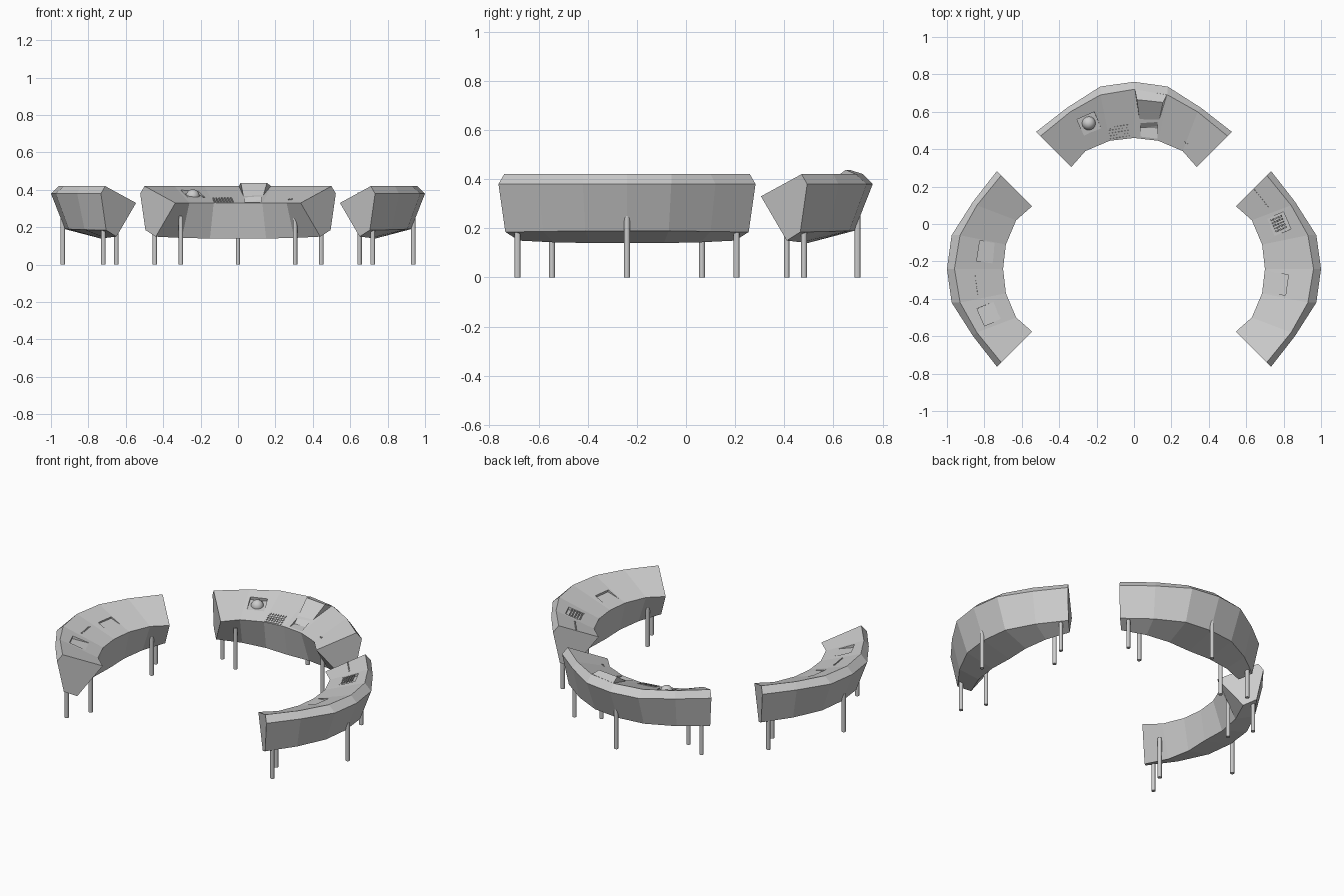
import bpy, bmesh, math
from mathutils import Matrix, Vector
from mathutils.bvhtree import BVHTree

if "Cube" in bpy.data.objects:
    bpy.data.objects.remove(bpy.data.objects["Cube"])

# half plan outlines of each profile edge: (x, y, z) from console middle to its end
ROWS = [
    [(0, .49, .33), (.13, .475, .33), (.26, .42, .33), (.335, .335, .33)],     # inner lip
    [(0, .75, .42), (.18, .72, .42), (.34, .63, .42), (.50, .50, .42)],        # crest
    [(0, .79, .38), (.18, .765, .38), (.36, .65, .38), (.523, .523, .38)],     # outer rim
    [(0, .715, .19), (.17, .695, .19), (.34, .61, .187), (.495, .495, .185)],  # lower back
    [(0, .52, .14), (.15, .525, .14), (.30, .50, .143), (.44, .44, .15)],      # underside
]


def finish(bm, name, matrix):
    bmesh.ops.recalc_face_normals(bm, faces=bm.faces)
    bm.transform(matrix)
    mesh = bpy.data.meshes.new(name)
    bm.to_mesh(mesh)
    bm.free()
    ob = bpy.data.objects.new(name, mesh)
    bpy.context.collection.objects.link(ob)
    return ob


def console_bm():
    bm = bmesh.new()
    rings = []
    for i in range(-3, 4):
        s = -1 if i < 0 else 1
        rings.append([bm.verts.new((s * r[abs(i)][0], r[abs(i)][1], r[abs(i)][2])) for r in ROWS])
    for a, b in zip(rings, rings[1:]):
        for k in range(5):
            n = (k + 1) % 5
            bm.faces.new((a[k], a[n], b[n], b[k]))
    bm.faces.new(rings[0])
    bm.faces.new(rings[-1])
    bmesh.ops.recalc_face_normals(bm, faces=bm.faces)
    return bm


probe = console_bm()
SURFACE = BVHTree.FromBMesh(probe)
probe.free()


def frame(x, y):
    """Frame on the sloped desk: z is the surface normal, x runs along the arc."""
    loc, nor, _, _ = SURFACE.ray_cast(Vector((x, y, 1)), Vector((0, 0, -1)))
    if nor.z < 0:
        nor = -nor
    along = Vector((y, -x, 0))
    along = (along - nor * along.dot(nor)).normalized()
    up = nor.cross(along)
    return Matrix.Translation(loc) @ Matrix((along, up, nor)).transposed().to_4x4()


def add_box(bm, matrix, size, centre=(0, 0, 0)):
    m = matrix @ Matrix.Translation(centre) @ Matrix.Diagonal((*size, 1))
    bmesh.ops.create_cube(bm, size=1, matrix=m)


def cut(target, bm, name, matrix):
    cutter = finish(bm, name, matrix)
    cutter.hide_render = True
    cutter.hide_viewport = True
    cutter.display_type = 'WIRE'
    mod = target.modifiers.new(name, 'BOOLEAN')
    mod.operation = 'DIFFERENCE'
    mod.solver = 'EXACT'
    mod.object = cutter


def recess(target, name, matrix, x, y, w=.10, d=.10, tilt=10):
    bm = bmesh.new()
    m = (frame(x, y) @ Matrix.Translation((0, -d / 2, 0))
         @ Matrix.Rotation(math.radians(-tilt), 4, 'X'))
    add_box(bm, m, (w, d, .1), (0, d / 2, .05))
    cut(target, bm, name, matrix)


def buttons(name, matrix, x, y, cols, rows, pitch=.016, size=.009):
    bm = bmesh.new()
    f = frame(x, y)
    for i in range(cols):
        for j in range(rows):
            c = ((i - (cols - 1) / 2) * pitch, (j - (rows - 1) / 2) * pitch, .001)
            add_box(bm, f, (size, size, .006), c)
    finish(bm, name, matrix)


def prism(sections):
    """Solid between a left and a right outline."""
    bm = bmesh.new()
    a, b = [[bm.verts.new(p) for p in s] for s in sections]
    n = len(a)
    for k in range(n):
        bm.faces.new((a[k], a[(k + 1) % n], b[(k + 1) % n], b[k]))
    bm.faces.new(a)
    bm.faces.new(b)
    return bm


LEGS = [(0, .727), (.445, .51), (-.445, .51), (.305, .44), (-.305, .44)]
PLACES = {"back": (0, -.03, 0), "right": (.21, -.24, -90), "left": (-.21, -.24, 90)}
bodies = {}
for side, (px, py, ang) in PLACES.items():
    M = Matrix.Translation((px, py, 0)) @ Matrix.Rotation(math.radians(ang), 4, 'Z')
    body = finish(console_bm(), side + "_console", M)
    bodies[side] = (body, M)
    # round support legs
    bm = bmesh.new()
    for x, y in LEGS:
        bmesh.ops.create_cone(bm, cap_ends=True, segments=12, radius1=.012, radius2=.012,
                              depth=.26, matrix=Matrix.Translation((x, y, .13)))
    finish(bm, side + "_legs", M)
    # square tilted control well
    recess(body, side + "_well_cutter", M, -.24, .565)

# back console: trackball, keypad, raised screen with a notch in front
body, M = bodies["back"]
bm = bmesh.new()
bmesh.ops.create_uvsphere(bm, u_segments=16, v_segments=10, radius=.037,
                          matrix=frame(-.24, .565) @ Matrix.Translation((0, 0, -.012)))
ball = finish(bm, "trackball", M)
for p in ball.data.polygons:
    p.use_smooth = True
buttons("back_keypad", M, -.08, .52, 7, 5)
buttons("back_small_switches", M, .28, .46, 2, 1)

notch = [(x, y, z) for x in (.035, .125) for y, z in ((.44, .332), (.545, .336), (.61, .40), (.44, .45))]
cut(body, prism((notch[:4], notch[4:])), "screen_notch_cutter", M)
left = [(.035, .545, .335), (.015, .695, .438), (.005, .75, .421), (.03, .70, .38)]
right = [(.125, .54, .335), (.155, .68, .438), (.175, .72, .421), (.14, .67, .38)]
finish(prism((left, right)), "raised_screen", M)

# right console: keypad inside the well, switch row, lower display well
body, M = bodies["right"]
buttons("right_keypad", M, -.24, .56, 5, 5)
buttons("right_switch_row", M, -.375, .47, 8, 1, .016, .007)
recess(body, "right_display_cutter", M, .08, .565, .11, .09, 9)

# left console: two display wells along the desk
body, M = bodies["left"]
recess(body, "left_display_cutter", M, .09, .58, .11, .09, 7)
buttons("left_switch_row", M, -.085, .63, 8, 1, .014, .007)
